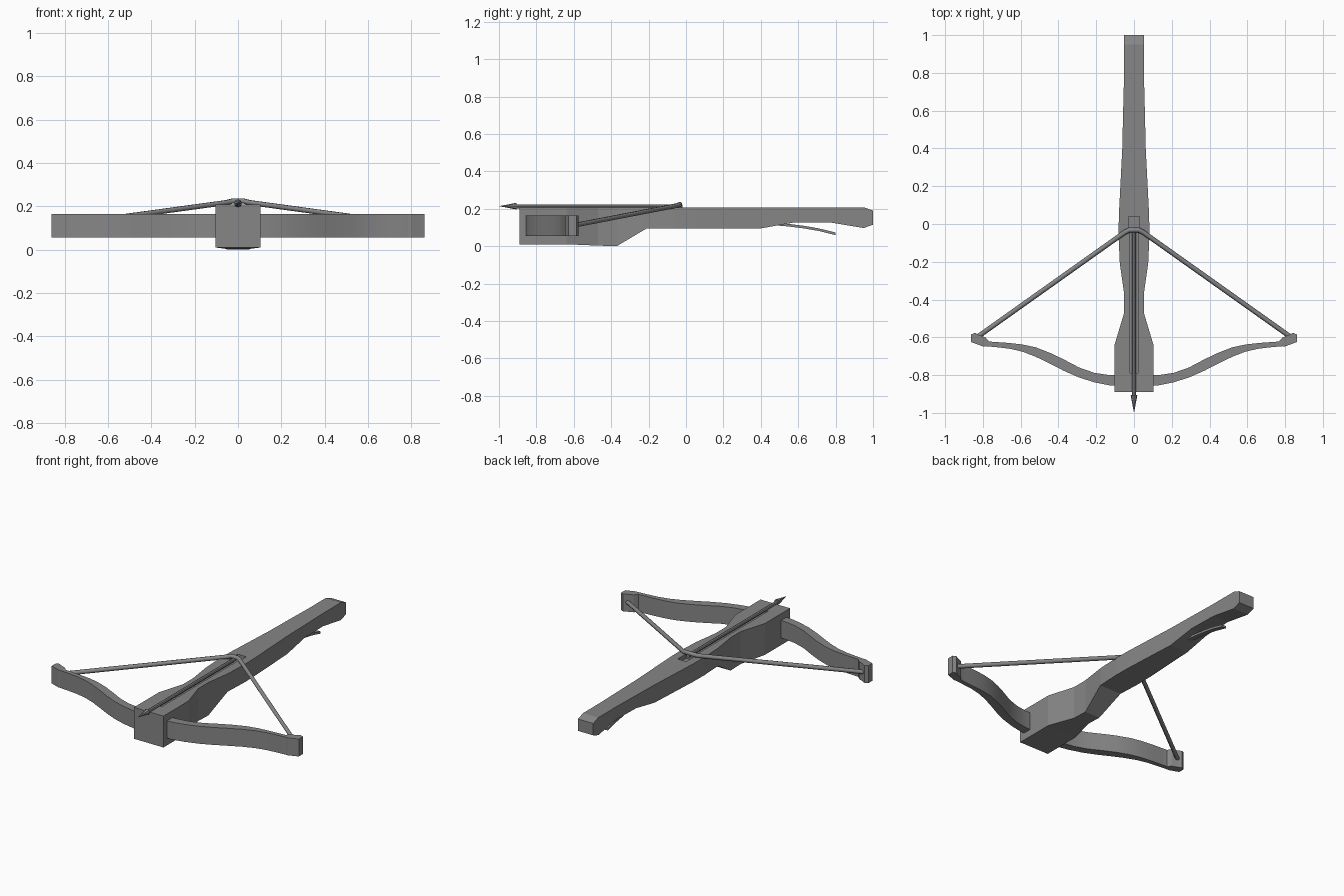
import bpy
import bmesh
import math
from mathutils import Matrix

cube = bpy.data.objects.get("Cube")
if cube:
    bpy.data.objects.remove(cube, do_unlink=True)

grey = bpy.data.materials.new("matte_grey")
grey.use_nodes = True
grey.diffuse_color = (0.24, 0.24, 0.24, 1)
grey.node_tree.nodes["Principled BSDF"].inputs["Base Color"].default_value = grey.diffuse_color


def finish(bm, name, smooth=False):
    """Turn a bmesh into a named grey object."""
    bmesh.ops.recalc_face_normals(bm, faces=bm.faces)
    for f in bm.faces:
        f.smooth = smooth
    mesh = bpy.data.meshes.new(name)
    bm.to_mesh(mesh)
    bm.free()
    mesh.materials.append(grey)
    if smooth:
        mesh.set_sharp_from_angle(angle=math.radians(35))
    obj = bpy.data.objects.new(name, mesh)
    bpy.context.collection.objects.link(obj)
    return obj


def loft(name, rings, smooth=False):
    """Skin a row of equal-sided rings and cap both ends."""
    bm = bmesh.new()
    rows = [[bm.verts.new(p) for p in ring] for ring in rings]
    n = len(rows[0])
    for a, b in zip(rows, rows[1:]):
        for i in range(n):
            j = (i + 1) % n
            bm.faces.new((a[i], a[j], b[j], b[i]))
    bm.faces.new(rows[0])
    bm.faces.new(rows[-1])
    return finish(bm, name, smooth)


def box(name, low, high):
    (x0, y0, z0), (x1, y1, z1) = low, high
    return loft(name, [[(x0, y, z0), (x1, y, z0), (x1, y, z1), (x0, y, z1)] for y in (y0, y1)])


def mirror(obj):
    obj.modifiers.new("mirror", 'MIRROR').use_axis[0] = True


def rod(name, y0, y1, z, r0, r1, sides):
    """Round bar or point along y."""
    bm = bmesh.new()
    turn = Matrix.Translation((0, (y0 + y1) / 2, z)) @ Matrix.Rotation(math.radians(90), 4, 'X')
    bmesh.ops.create_cone(bm, cap_ends=True, segments=sides, radius1=r0, radius2=r1,
                          depth=abs(y1 - y0), matrix=turn)
    return finish(bm, name, True)


# Stock: stations of y, half width, bottom and top
TOP = 0.208
stations = [
    (-0.89, 0.103, 0.01, TOP), (-0.64, 0.103, 0.01, TOP), (-0.47, 0.052, 0.003, TOP),
    (-0.37, 0.052, 0.0, TOP), (-0.21, 0.075, 0.095, TOP), (-0.06, 0.082, 0.095, TOP),
    (0.05, 0.08, 0.095, TOP), (0.4, 0.062, 0.095, TOP), (0.58, 0.058, 0.127, TOP),
    (0.77, 0.053, 0.127, TOP), (0.95, 0.053, 0.097, TOP), (1.0, 0.053, 0.115, 0.19),
]
stock = loft("stock", [[(-w, y, b), (w, y, b), (w, y, t), (-w, y, t)] for y, w, b, t in stations])

# Bolt groove and nut slot cut into the top of the stock
cutters = [box("groove_cutter", (-0.022, -0.79, 0.195), (0.022, -0.02, 0.25)),
           box("nut_slot_cutter", (-0.03, -0.045, 0.18), (0.03, 0.04, 0.25))]
for cutter in cutters:
    cut = stock.modifiers.new(cutter.name, 'BOOLEAN')
    cut.operation = 'DIFFERENCE'
    cut.object = cutter
    cutter.hide_render = True
    cutter.hide_viewport = True
    cutter.display_type = 'WIRE'

# Bow limbs: x, front edge and back edge
LOW, HIGH = 0.055, 0.165
edges = [
    (0.06, -0.856, -0.80), (0.13, -0.854, -0.80), (0.21, -0.838, -0.788), (0.29, -0.813, -0.76),
    (0.37, -0.778, -0.718), (0.44, -0.742, -0.684), (0.52, -0.703, -0.653), (0.59, -0.676, -0.638),
    (0.66, -0.66, -0.63), (0.73, -0.652, -0.625), (0.8, -0.646, -0.62), (0.858, -0.627, -0.60),
]
limb = loft("bow_limb", [[(x, f, LOW), (x, f, HIGH), (x, b, HIGH), (x, b, LOW)]
                         for x, f, b in edges], True)
mirror(limb)

# Limb tips that hold the string
tip_outline = [(0.762, -0.645), (0.768, -0.622), (0.785, -0.602), (0.82, -0.588),
               (0.842, -0.576), (0.862, -0.585), (0.862, -0.625), (0.8, -0.648)]
tip = loft("limb_tip", [[(x, y, z) for x, y in tip_outline] for z in (LOW, HIGH)])
mirror(tip)

# Bowstring
path = [(0.825, -0.595, 0.112), (0.05, -0.045, 0.218), (0.025, -0.032, 0.225)]
path += [(-x, y, z) for x, y, z in reversed(path)]
curve = bpy.data.curves.new("bowstring", 'CURVE')
curve.dimensions = '3D'
curve.bevel_depth = 0.013
curve.bevel_resolution = 1
curve.use_fill_caps = True
spline = curve.splines.new('POLY')
spline.points.add(len(path) - 1)
for point, co in zip(spline.points, path):
    point.co = (*co, 1)
curve.materials.append(grey)
bpy.context.collection.objects.link(bpy.data.objects.new("bowstring", curve))

# Bolt
rod("bolt_shaft", -0.91, -0.02, 0.212, 0.011, 0.011, 8)
rod("bolt_head", -1.0, -0.905, 0.214, 0.0, 0.018, 8).data.update()
bolt_head = bpy.data.objects["bolt_head"]
# The cone axis points to -y, so its wide end is swapped round the middle
bolt_head.data.transform(Matrix.Translation((0, -1.905, 0)) @ Matrix.Scale(-1, 4, (0, 1, 0)))
bolt_head.data.flip_normals()

# Trigger lever
lever = [(0.46, 0.12), (0.55, 0.112), (0.63, 0.102), (0.71, 0.088), (0.8, 0.066)]
loft("trigger_lever", [[(-0.015, y, z - 0.007), (0.015, y, z - 0.007),
                        (0.015, y, z + 0.007), (-0.015, y, z + 0.007)] for y, z in lever], True)
